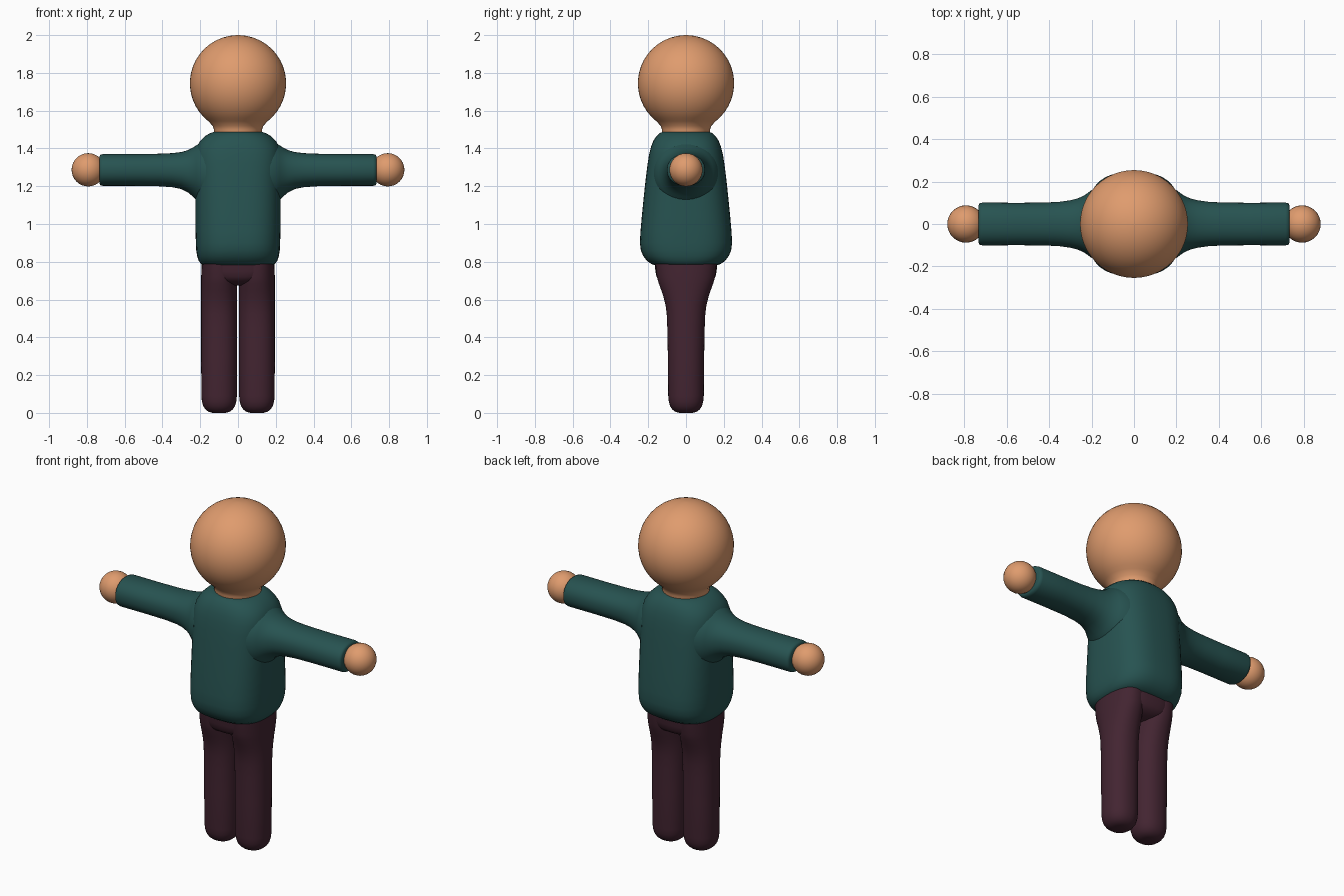
import bpy, bmesh, math
from mathutils import Vector


def material(name, rgb):
    m = bpy.data.materials.new(name)
    m.diffuse_color = (*rgb, 1)
    return m


SKIN = material("warm skin", (0.74, 0.33, 0.155))
TEAL = material("teal shirt", (0.020, 0.086, 0.082))
PLUM = material("plum trousers", (0.056, 0.018, 0.031))


def ring_point(t, a, b, n):
    """Point on a superellipse with half sizes a, b and exponent n."""
    c, s = math.cos(t), math.sin(t)
    return (a * math.copysign(abs(c) ** (2 / n), c),
            b * math.copysign(abs(s) ** (2 / n), s))


def finish(name, bm, mat):
    bmesh.ops.recalc_face_normals(bm, faces=bm.faces)
    me = bpy.data.meshes.new(name)
    bm.to_mesh(me)
    bm.free()
    me.materials.append(mat)
    ob = bpy.data.objects.new(name, me)
    bpy.context.collection.objects.link(ob)
    bpy.ops.object.select_all(action='DESELECT')
    ob.select_set(True)
    bpy.context.view_layer.objects.active = ob
    bpy.ops.object.shade_smooth_by_angle(angle=math.radians(50))
    return ob


def loft(name, rings, place, mat, seg=48):
    """Skin rings (position, half a, half b, exponent, offset) and cap the ends."""
    bm = bmesh.new()
    loops = []
    for pos, a, b, n, off in rings:
        loops.append([bm.verts.new(place(pos, *ring_point(2 * math.pi * i / seg, a, b, n), off))
                      for i in range(seg)])
    for lo, hi in zip(loops, loops[1:]):
        for i in range(seg):
            j = (i + 1) % seg
            bm.faces.new((lo[i], lo[j], hi[j], hi[i]))
    bm.faces.new(loops[0])
    bm.faces.new(loops[-1])
    return finish(name, bm, mat)


def upright(pos, u, v, off):
    return Vector((u + off, v, pos))


# head: a ball running into a short neck
R, CZ = 0.255, 1.745
head = [(1.46, .125, .125, 2, 0), (1.50, .127, .127, 2, 0),
        (1.52, .134, .134, 2, 0), (1.545, .158, .158, 2, 0)]
for k in range(17):
    a = math.radians(-46 + k * (134 / 16))
    r = R * math.cos(a)
    head.append((CZ + R * math.sin(a), r, r, 2, 0))
loft("head", head, upright, SKIN)

# shirt body: wider at the belly, rounded shoulders
body = [(.780, .180, .160, 2.6, 0), (.788, .195, .182, 2.7, 0), (.805, .208, .207, 2.8, 0),
        (.83, .216, .226, 2.8, 0), (.86, .221, .239, 2.8, 0), (.90, .223, .244, 2.8, 0),
        (.96, .225, .241, 2.8, 0), (1.05, .225, .233, 2.8, 0), (1.15, .225, .223, 2.8, 0),
        (1.25, .226, .212, 2.8, 0), (1.32, .228, .203, 2.8, 0), (1.37, .227, .195, 2.7, 0),
        (1.41, .218, .185, 2.6, 0), (1.44, .200, .173, 2.5, 0), (1.465, .175, .157, 2.4, 0),
        (1.48, .150, .141, 2.3, 0), (1.488, .125, .123, 2.2, 0)]
loft("shirt_body", body, upright, TEAL)

# sleeves flaring into the body, and ball hands
sleeve = [(.17, .170, .175, 2.1, 1.265), (.20, .160, .160, 2.1, 1.268),
          (.22, .145, .146, 2.1, 1.271), (.24, .132, .129, 2.1, 1.275),
          (.265, .121, .112, 2.2, 1.279), (.30, .112, .098, 2.2, 1.283),
          (.35, .105, .090, 2.2, 1.285), (.42, .101, .086, 2.2, 1.286),
          (.55, .100, .084, 2.2, 1.286), (.715, .101, .084, 2.2, 1.286),
          (.728, .098, .081, 2.2, 1.286), (.734, .088, .072, 2.2, 1.286)]
# trouser legs: deeper at the hip, rounded feet
leg = [(0, .035, .035, 2.2, .1), (.006, .056, .056, 2.2, .1), (.018, .072, .072, 2.2, .1),
       (.036, .084, .084, 2.2, .1), (.06, .091, .091, 2.2, .1), (.09, .094, .094, 2.2, .1),
       (.30, .095, .096, 2.2, .1), (.45, .095, .099, 2.2, .1), (.52, .095, .102, 2.2, .1),
       (.57, .095, .108, 2.2, .1), (.61, .095, .118, 2.2, .1), (.65, .095, .131, 2.2, .1),
       (.685, .095, .144, 2.2, .1), (.72, .095, .154, 2.2, .1), (.79, .092, .162, 2.3, .1)]
for side, s in (("left", 1), ("right", -1)):
    loft(side + "_sleeve", sleeve, lambda p, u, v, off: Vector((s * p, u, off + v)), TEAL)
    loft(side + "_leg", leg, lambda p, u, v, off: Vector((s * (u + off), v, p)), PLUM)
    bm = bmesh.new()
    bmesh.ops.create_uvsphere(bm, u_segments=32, v_segments=16, radius=.088)
    bmesh.ops.translate(bm, verts=bm.verts, vec=(s * .793, 0, 1.287))
    finish(side + "_hand", bm, SKIN)

# hips joining the two legs
hips = [(.675, .08, .075, 2.2, 0), (.685, .125, .115, 2.3, 0), (.70, .16, .142, 2.4, 0),
        (.72, .184, .156, 2.6, 0), (.75, .190, .162, 2.8, 0), (.79, .190, .166, 2.8, 0)]
loft("hips", hips, upright, PLUM)
